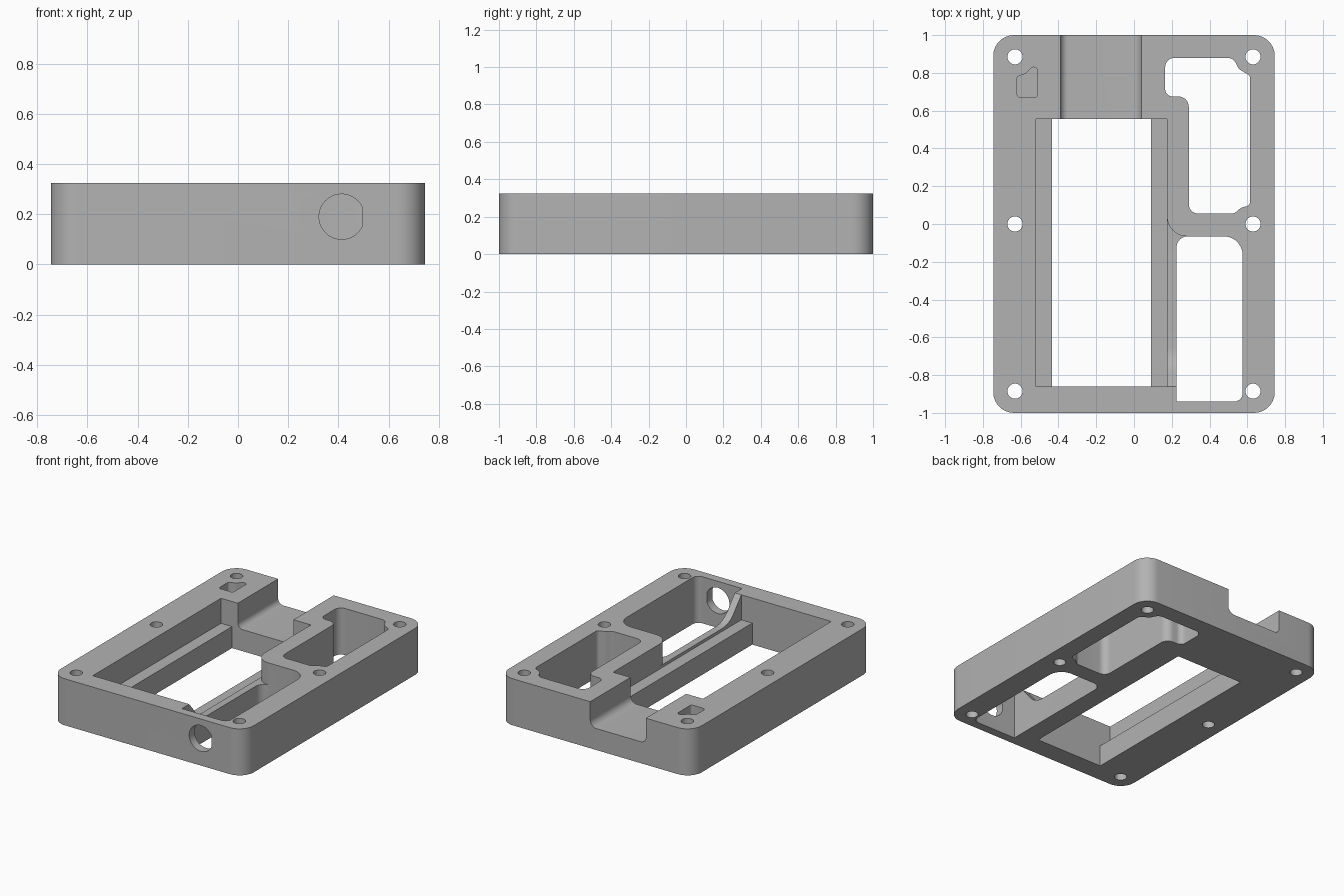
import bpy, bmesh
from math import sin, cos, pi, radians
from mathutils import Vector

if "Cube" in bpy.data.objects:
    bpy.data.objects.remove(bpy.data.objects["Cube"])

HEIGHT, LEDGE, RIB = 0.325, 0.15, 0.17
ABOVE, BELOW = 0.5, -0.1

grey = bpy.data.materials.new("plain_grey")
grey.use_nodes = True
grey.diffuse_color = (0.45, 0.45, 0.45, 1)
grey.node_tree.nodes["Principled BSDF"].inputs["Base Color"].default_value = (0.45, 0.45, 0.45, 1)


def rounded(points, steps=10):
    """Outline from (u, v, radius) corners, with filleted corners."""
    out = []
    for i, (u, v, r) in enumerate(points):
        p = Vector((u, v))
        if not r:
            out.append(p)
            continue
        a = (Vector(points[i - 1][:2]) - p).normalized()
        b = (Vector(points[(i + 1) % len(points)][:2]) - p).normalized()
        half = a.angle(b) / 2
        centre = p + (a + b).normalized() * r / sin(half)
        start = p + a * r / (sin(half) / cos(half)) - centre
        end = p + b * r / (sin(half) / cos(half)) - centre
        sweep = start.angle(end)
        for k in range(steps + 1):
            t = k / steps
            out.append(centre + (start * sin((1 - t) * sweep) + end * sin(t * sweep)) / sin(sweep))
    return out


def box(x0, x1, y0, y1, r=0):
    return rounded([(x0, y0, r), (x1, y0, r), (x1, y1, r), (x0, y1, r)])


def circle(cx, cy, r, n=40):
    return [(cx + r * cos(2 * pi * i / n), cy + r * sin(2 * pi * i / n)) for i in range(n)]


def prism(name, outline, lo, hi, axis="z"):
    """Extrude an outline along one axis."""
    place = {"z": lambda u, v, w: (u, v, w),
             "y": lambda u, v, w: (u, w, v),
             "x": lambda u, v, w: (w, u, v)}[axis]
    bm = bmesh.new()
    rings = [[bm.verts.new(place(u, v, w)) for u, v in outline] for w in (lo, hi)]
    n = len(outline)
    for ring in rings:
        bm.faces.new(ring)
    for i in range(n):
        j = (i + 1) % n
        bm.faces.new((rings[0][i], rings[0][j], rings[1][j], rings[1][i]))
    bmesh.ops.recalc_face_normals(bm, faces=bm.faces)
    mesh = bpy.data.meshes.new(name)
    bm.to_mesh(mesh)
    bm.free()
    mesh.materials.append(grey)
    obj = bpy.data.objects.new(name, mesh)
    bpy.context.collection.objects.link(obj)
    return obj


# Outer block with rounded upright corners
body = prism("enclosure_frame", box(-0.745, 0.745, -1, 1, 0.11), 0, HEIGHT)
bpy.context.view_layer.objects.active = body
body.select_set(True)


def cut(*args):
    cutter = prism("cutter", *args)
    cutter.hide_render = True
    mod = body.modifiers.new("cut", "BOOLEAN")
    mod.operation, mod.solver, mod.object = "DIFFERENCE", "EXACT", cutter
    bpy.ops.object.modifier_apply(modifier=mod.name)
    bpy.data.objects.remove(cutter)


# Screw holes
for x in (-0.63, 0.63):
    for y in (-0.885, 0, 0.885):
        cut(circle(x, y, 0.04, 32), BELOW, ABOVE)

# Main bay with side ledges, open through the floor
cut(box(-0.52, 0.175, -0.86, 0.555), LEDGE, ABOVE)
cut(box(-0.435, 0.09, -0.86, 0.555), BELOW, ABOVE)

# Back channel with rounded floor corners
cut(rounded([(-0.39, LEDGE, 0.04), (0.04, LEDGE, 0.05), (0.04, ABOVE, 0), (-0.39, ABOVE, 0)]),
    0.55, 1.1, "y")

# Front compartment
cut(rounded([(0.225, -0.94, 0), (0.575, -0.94, 0.045), (0.575, -0.065, 0.1),
             (0.225, -0.065, 0.06)]), BELOW, ABOVE)

# Back compartment, stepped around the screw posts
cut(rounded([(0.165, 0.88, 0.05), (0.525, 0.88, 0.05), (0.555, 0.82, 0.04),
             (0.615, 0.785, 0.025), (0.615, 0.1, 0.025), (0.565, 0.085, 0.03),
             (0.53, 0.055, 0.04), (0.29, 0.055, 0.05), (0.29, 0.675, 0.055),
             (0.165, 0.675, 0.04)], 8), BELOW, ABOVE)

# Low rib between bay and front compartment, curving up at the front
bend = radians(50)
ramp = [(-0.65 - 0.17 * sin(bend * k / 10), RIB + 0.17 * (1 - cos(bend * k / 10))) for k in range(11)]
cut([(-0.1, ABOVE), (-0.1, RIB)] + ramp + [(-0.86, HEIGHT), (-0.86, ABOVE)], 0.15, 0.24, "x")

# Rounded post at the inner end of the rib
cut(rounded([(0.15, 0.045, 0), (0.175, 0.045, 0), (0.175, -0.065, 0.105), (0.285, -0.065, 0),
             (0.285, -0.12, 0), (0.15, -0.12, 0)]), RIB, ABOVE)

# Small blind pocket
cut(rounded([(-0.62, 0.67, 0.02), (-0.51, 0.67, 0.015), (-0.51, 0.83, 0.02),
             (-0.54, 0.83, 0.015), (-0.575, 0.795, 0.02), (-0.62, 0.78, 0.015)], 5), HEIGHT - 0.08, ABOVE)

# Front cable hole with one flat side
flat = 0.497
hole = [p for p in circle(0.413, 0.19, 0.09, 64) if p[0] <= flat]
cut(hole, -1.1, -0.9, "y")

bpy.ops.object.shade_smooth_by_angle(angle=radians(30))
